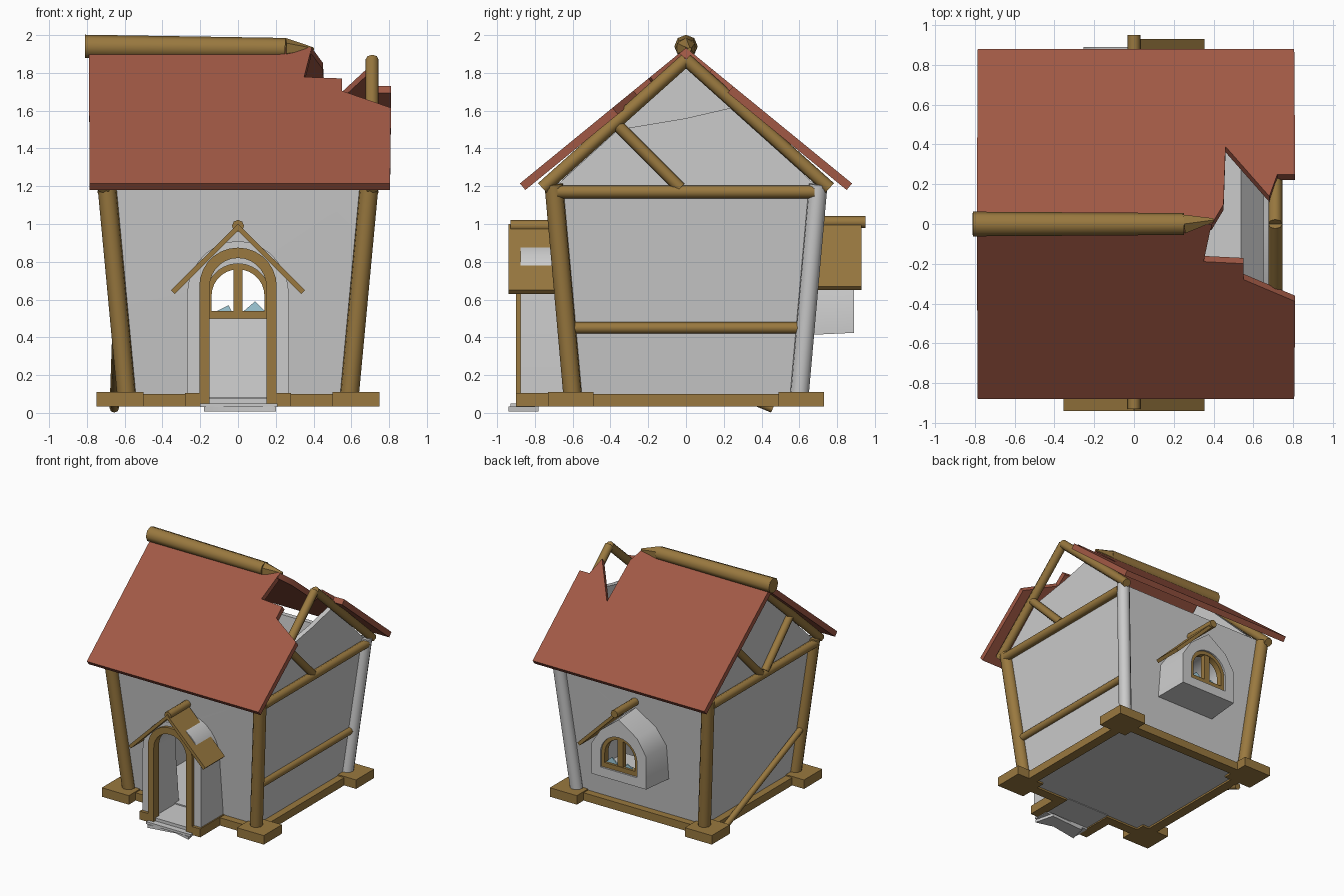
import bpy, bmesh
from math import sin, cos, pi, radians, hypot
from mathutils import Vector, Matrix

if "Cube" in bpy.data.objects:
    bpy.data.objects.remove(bpy.data.objects["Cube"])


def material(name, rgb):
    m = bpy.data.materials.new(name)
    m.diffuse_color = (*rgb, 1)
    m.use_nodes = True
    m.node_tree.nodes["Principled BSDF"].inputs["Base Color"].default_value = m.diffuse_color
    return m


WOOD = material("wood", (0.32, 0.19, 0.05))
TILE = material("roof_red", (0.36, 0.10, 0.06))
GLASS = material("glass", (0.35, 0.6, 0.7))


def finish(name, bm, mat):
    bmesh.ops.recalc_face_normals(bm, faces=bm.faces)
    me = bpy.data.meshes.new(name)
    bm.to_mesh(me)
    bm.free()
    ob = bpy.data.objects.new(name, me)
    bpy.context.collection.objects.link(ob)
    if mat:
        me.materials.append(mat)
    return ob


def beam(name, a, b, r, mat=WOOD, r2=None, sides=8):
    """Round timber from a to b."""
    a, b = Vector(a), Vector(b)
    d = b - a
    bm = bmesh.new()
    bmesh.ops.create_cone(
        bm, cap_ends=True, segments=sides, radius1=r, radius2=r if r2 is None else r2, depth=d.length,
        matrix=Matrix.Translation((a + b) / 2) @ d.to_track_quat('Z', 'Y').to_matrix().to_4x4())
    return finish(name, bm, mat)


def box(name, lo, hi, mat=WOOD):
    lo, hi = Vector(lo), Vector(hi)
    bm = bmesh.new()
    bmesh.ops.create_cube(bm, size=1, matrix=Matrix.Translation((lo + hi) / 2)
                          @ Matrix.Diagonal((*(hi - lo), 1)))
    return finish(name, bm, mat)


def plate(name, loops, depth, fn, mat=None):
    """Filled 2D outline (extra loops are holes) with thickness, placed by fn(u, v, n)."""
    cu = bpy.data.curves.new(name, 'CURVE')
    cu.dimensions = '2D'
    cu.fill_mode = 'BOTH'
    cu.extrude = depth / 2
    for loop in loops:
        s = cu.splines.new('POLY')
        s.points.add(len(loop) - 1)
        for p, q in zip(s.points, loop):
            p.co = (q[0], q[1], 0, 1)
        s.use_cyclic_u = True
    tmp = bpy.data.objects.new("tmp", cu)
    bpy.context.collection.objects.link(tmp)
    me = bpy.data.meshes.new_from_object(tmp)
    bm = bmesh.new()
    bm.from_mesh(me)
    bpy.data.objects.remove(tmp)
    bpy.data.meshes.remove(me)
    bmesh.ops.remove_doubles(bm, verts=bm.verts, dist=1e-4)
    for v in bm.verts:
        v.co = fn(*v.co)
    return finish(name, bm, mat)


def arch(r, base, spring, rise=None, n=14):
    """Arched outline from lower right over the top to lower left."""
    rise = rise or r
    return [(r, base)] + [(r * cos(pi * i / n), spring + rise * sin(pi * i / n))
                          for i in range(n + 1)] + [(-r, base)]


def w(z):
    return 0.57 + 0.1 * min(z, 1.2)


# Walls: hollow tapered shell with real door and window openings
B = 0.05
outer = [(-w(B), B), (-w(1.22), 1.22), (w(1.22), 1.22), (w(B), B)]
plate("front_wall", [outer + arch(0.17, B, 0.65)], 0.04, lambda u, v, n: (u, -w(v) + 0.02 + n, v))
window_hole = arch(0.17, 0.5, 0.62)
plate("back_wall", [outer, window_hole], 0.04, lambda u, v, n: (u, w(v) - 0.02 + n, v))
gables = {-1: [(-0.69, 1.2), (0.69, 1.2), (0, 1.86)],
          1: [(-0.69, 1.2), (0.69, 1.2), (0.26, 1.62), (0.0, 1.56), (-0.36, 1.5)]}
for s, side in ((-1, "left"), (1, "right")):
    def place(u, v, n, s=s):
        return (s * (w(v) - 0.02 + n), u, v)
    plate(side + "_wall", [outer], 0.04, place)
    plate(side + "_gable", [gables[s]], 0.04, place)
    # Gable timbers
    x = s * 0.71
    for f in (-1, 1):
        beam(side + "_rafter", (x, f * 0.76, 1.19), (x, 0, 1.87), 0.035)
    beam(side + "_tie_beam", (x, -0.68, 1.17), (x, 0.68, 1.17), 0.035)
    beam(side + "_gable_brace", (x, -0.36, 1.52), (x, -0.03, 1.19), 0.032)
    # Sill along the wall
    box(side + "_sill", (s * 0.6 - 0.04, -0.6, 0.035), (s * 0.6 + 0.04, 0.6, 0.1))
    for f, end in ((-1, "front"), (1, "back")):
        box(end + "_" + side + "_corner_block", (s * 0.625 - 0.125, f * 0.61 - 0.12, 0.035),
            (s * 0.625 + 0.125, f * 0.61 + 0.12, 0.11))
        grey = s == 1 and f == 1
        beam(end + "_" + side + "_post", (s * 0.59, f * 0.6, 0.09), (s * 0.695, f * 0.7, 1.21),
             0.05, None if grey else WOOD, sides=10)
beam("left_back_gable_brace", (-0.71, 0.36, 1.52), (-0.71, 0.03, 1.19), 0.032)
beam("right_mid_rail", (0.62, -0.62, 0.45), (0.62, 0.6, 0.45), 0.03)
beam("fallen_left_rail", (-0.655, 0.46, 0.025), (-0.64, -0.6, 0.46), 0.025)
box("back_sill", (-0.6, 0.56, 0.035), (0.6, 0.64, 0.1))
for s in (-1, 1):
    box("front_sill", (s * 0.41 - 0.2, -0.64, 0.035), (s * 0.41 + 0.2, -0.56, 0.1))
    box("porch_sill", (s * 0.24 - 0.04, -0.9, 0.035), (s * 0.24 + 0.04, -0.56, 0.105))
box("floor", (-0.59, -0.59, 0.05), (0.59, 0.59, 0.085), None)
box("porch_floor", (-0.2, -0.88, 0.045), (0.2, -0.55, 0.075), None)

# Main roof: two slabs with jagged breaks; v is horizontal distance from the ridge
SL = 0.817
NL = hypot(1, SL)
breaks = {-1: [(0.39, 0), (0.35, 0.19), (0.55, 0.2), (0.55, 0.28), (0.81, 0.39)],
          1: [(0.39, 0), (0.45, 0.1), (0.46, 0.39), (0.68, 0.14), (0.72, 0.25), (0.81, 0.25)]}
for f, end in ((-1, "front"), (1, "back")):
    def slope(u, v, n, f=f):
        m = n - 0.024
        return (u, f * (v + m * SL / NL), 1.935 - SL * v + m / NL)
    plate(end + "_roof", [[(-0.79, 0)] + breaks[f] + [(0.805, 0.88), (-0.785, 0.88)]],
          0.045, slope, TILE)
beam("ridge_beam", (-0.81, 0, 1.94), (0.25, 0, 1.93), 0.062, r2=0.055)
beam("ridge_beam_broken_end", (0.25, 0, 1.93), (0.4, 0.02, 1.925), 0.055, r2=0.01, sides=6)

# Front porch: arched grey body and wooden door frame
door = arch(0.17, 0.05, 0.65)
body = arch(0.27, 0.05, 0.62, 0.29)
plate("porch_body", [body + door[::-1]], 0.3, lambda u, v, n: (u, -0.725 + n, v))
plate("door_frame", [arch(0.205, 0.05, 0.67) + arch(0.15, 0.05, 0.67)[::-1]], 0.07,
      lambda u, v, n: (u, -0.865 + n, v), WOOD)
box("doorstep", (-0.2, -0.93, 0.03), (0.21, -0.8, 0.05), None)
plate("broken_step_stone", [[(-0.18, -0.94), (0.05, -0.9), (0.2, -0.94), (0.16, -0.78), (-0.15, -0.8)]],
      0.025, lambda u, v, n: (u, v, 0.02 + n))

# Back window bay, frame and broken glass
bay = [(-0.27, 0.41), (0.27, 0.41), (0.27, 0.68), (0.18, 0.82), (0.0, 0.96), (-0.18, 0.84), (-0.27, 0.7)]


def bay_place(u, v, n):
    k = 0.94 if n > 0 else 1.0
    if hypot(u, v - 0.62) < 0.215:
        k = 1.0
    return (u * k, 0.74 + n, 0.64 + (v - 0.64) * k)


plate("window_bay", [bay, window_hole], 0.3, bay_place)


def at_window(u, v, n):
    return (u, 0.85 + n, v)


plate("window_frame", [arch(0.18, 0.49, 0.62), arch(0.14, 0.54, 0.62)], 0.05, at_window, WOOD)
box("window_mullion", (-0.025, 0.83, 0.52), (0.025, 0.87, 0.78))
for i, tri in enumerate(([(0.02, 0.53), (0.15, 0.53), (0.09, 0.59)],
                         [(-0.13, 0.53), (-0.03, 0.53), (-0.05, 0.57)])):
    plate("glass_shard_%d" % i, [tri], 0.01, at_window, GLASS)

# Small pitched roofs over the door and the window (window keeps only one half)
for end, s, y0, y1, z in (("porch", 1, -0.94, -0.68, 1.0), ("porch", -1, -0.94, -0.68, 1.0),
                          ("window", 1, 0.69, 0.93, 1.02)):
    plate(end + "_roof_board", [[(0, z), (0.355, z - 0.35), (0.335, z - 0.37), (0, z - 0.035)]],
          y1 - y0, lambda u, v, n, s=s, y=(y0 + y1) / 2: (s * u, y + n, v), WOOD)
beam("porch_ridge", (0, -0.93, 0.99), (0, -0.64, 0.99), 0.032)
beam("window_ridge", (0, 0.95, 1.01), (0, 0.64, 1.01), 0.032)

# Smooth rounded parts, keep hard edges
bpy.ops.object.select_all(action='SELECT')
bpy.context.view_layer.objects.active = bpy.context.selected_objects[0]
bpy.ops.object.shade_smooth_by_angle(angle=radians(46))
